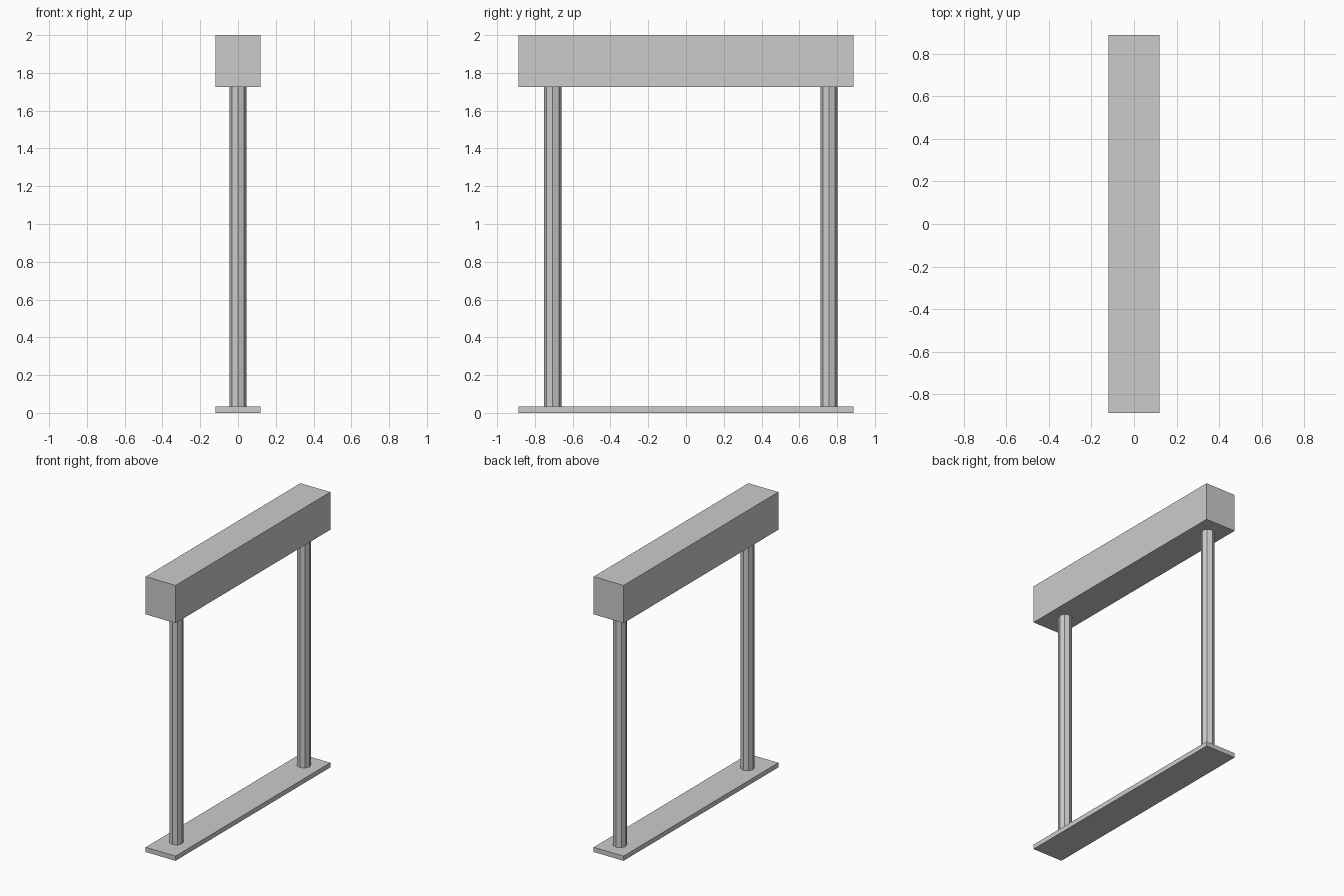
import bpy

cube = bpy.data.objects.get("Cube")
if cube:
    bpy.data.objects.remove(cube, do_unlink=True)

grey = bpy.data.materials.new("plain_grey")
grey.use_nodes = True
colour = (0.6, 0.6, 0.6, 1)
grey.diffuse_color = colour
grey.node_tree.nodes["Principled BSDF"].inputs["Base Color"].default_value = colour

WIDTH, LENGTH, HEIGHT = 0.24, 1.776, 2.0
PLATE_TOP, BEAM_BOTTOM = 0.034, 1.726


def finish(name):
    obj = bpy.context.object
    obj.name = name
    obj.data.materials.append(grey)
    return obj


def slab(name, bottom, top):
    bpy.ops.mesh.primitive_cube_add(size=1, location=(0, 0, (bottom + top) / 2))
    obj = finish(name)
    obj.scale = (WIDTH, LENGTH, top - bottom)
    bpy.ops.object.transform_apply(location=False, rotation=False, scale=True)


def post(name, y):
    bpy.ops.mesh.primitive_cylinder_add(
        vertices=8, radius=0.046, depth=BEAM_BOTTOM - PLATE_TOP,
        location=(0, y, (BEAM_BOTTOM + PLATE_TOP) / 2))
    finish(name)


# Base plate and top beam
slab("base_plate", 0, PLATE_TOP)
slab("top_beam", BEAM_BOTTOM, HEIGHT)

# Octagonal posts, slightly off centre along the plate
post("front_post", -0.706)
post("back_post", 0.757)
